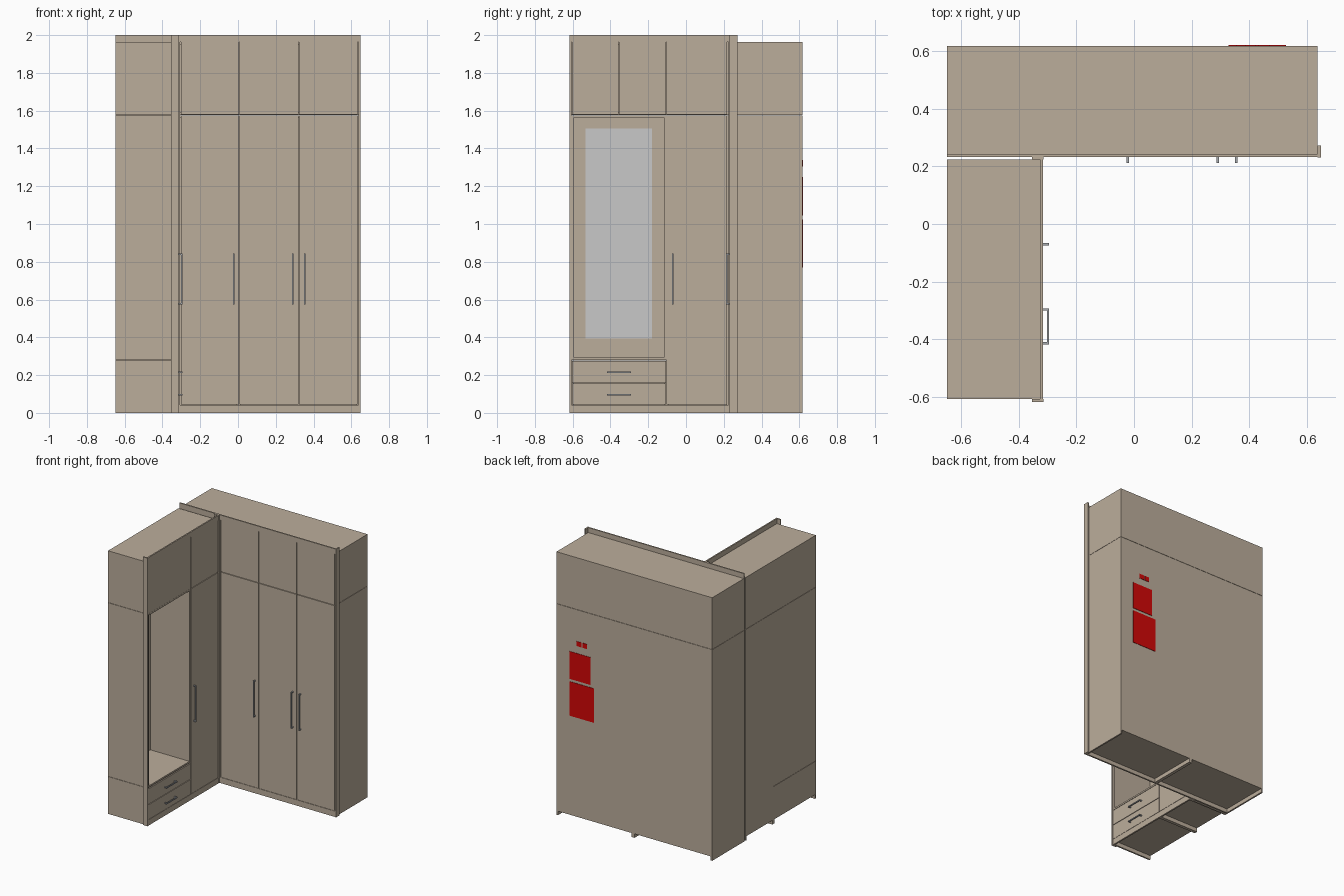
import bpy
import bmesh
from mathutils import Vector

cube = bpy.data.objects.get("Cube")
if cube:
    bpy.data.objects.remove(cube)


def material(name, rgb):
    m = bpy.data.materials.new(name)
    m.use_nodes = True
    m.diffuse_color = (*rgb, 1)
    m.node_tree.nodes["Principled BSDF"].inputs["Base Color"].default_value = (*rgb, 1)
    return m


WOOD = material("beige board", (0.50, 0.42, 0.33))
STEEL = material("grey metal", (0.38, 0.40, 0.42))
GLASS = material("mirror grey", (0.58, 0.58, 0.58))
RED = material("red", (0.65, 0.002, 0.002))

T = 0.012      # board thickness
TOP = 1.965    # carcass height
SPLIT = 1.577  # joint between tall and upper cupboards
GAP = 0.002


# Each wing is built in its own width, depth (from the back) and height
def back_wing(w, d, z):
    return Vector((w, 0.617 - d, z))


def side_wing(w, d, z):
    return Vector((-0.648 + d, w, z))


def boxes(name, place, spans, mat):
    """One object from boxes given as (w0, w1, d0, d1, z0, z1)."""
    bm = bmesh.new()
    for w0, w1, d0, d1, z0, z1 in spans:
        a, b = place(w0, d0, z0), place(w1, d1, z1)
        size = b - a
        made = bmesh.ops.create_cube(bm, size=1)["verts"]
        for v in made:
            v.co = Vector([(a[i] + b[i]) / 2 + v.co[i] * abs(size[i]) for i in range(3)])
    mesh = bpy.data.meshes.new(name)
    bm.to_mesh(mesh)
    bm.free()
    mesh.materials.append(mat)
    obj = bpy.data.objects.new(name, mesh)
    bpy.context.collection.objects.link(obj)
    return obj


def carcass(name, place, w0, w1, depth, z0, z1):
    """Open-fronted cupboard; a floor-standing one has a raised bottom."""
    base = 0.03 if z0 == 0 else z0
    z1 -= GAP
    boxes(name, place, [
        (w0, w0 + T, 0, depth, z0, z1),
        (w1 - T, w1, 0, depth, z0, z1),
        (w0 + T, w1 - T, 0, depth, base, base + T),
        (w0 + T, w1 - T, 0, depth, z1 - T, z1),
        (w0 + T, w1 - T, 0, 0.005, base + T, z1 - T),
    ], WOOD)


def front(name, place, w0, w1, depth, z0, z1):
    boxes(name, place, [(w0 + GAP, w1 - GAP, depth + 0.001, depth + 0.01,
                         z0 + GAP, z1 - GAP)], WOOD)


def handle(name, place, w, depth, z, length, upright):
    """Slim bar on two posts."""
    r, h = 0.004, length / 2
    d0, d1 = depth + 0.01, depth + 0.031
    if upright:
        spans = [(w - r, w + r, d1 - 0.007, d1, z - h, z + h)]
        spans += [(w - r, w + r, d0, d1 - 0.007, p - r, p + r)
                  for p in (z - h + r, z + h - r)]
    else:
        spans = [(w - h, w + h, d1 - 0.007, d1, z - r, z + r)]
        spans += [(p - r, p + r, d0, d1 - 0.007, z - r, z + r)
                  for p in (w - h + r, w + h - r)]
    boxes(name, place, spans, STEEL)


# Back wing: two tall and two upper cupboards
D = 0.374
for i, (w0, w1) in enumerate([(-0.648, 0.005), (0.005, 0.637)]):
    carcass(f"back_tall_carcass_{i}", back_wing, w0, w1, D, 0, SPLIT)
    carcass(f"back_upper_carcass_{i}", back_wing, w0, w1, D, SPLIT, TOP)
edges = [-0.305, 0.007, 0.321, 0.634]
for i in range(3):
    front(f"back_tall_door_{i}", back_wing, edges[i], edges[i + 1], D, 0.043, SPLIT)
    front(f"back_upper_door_{i}", back_wing, edges[i], edges[i + 1], D, SPLIT, TOP)
boxes("back_blind_panel", back_wing, [(-0.648, -0.307, D, D + 0.01, 0.043, TOP)], WOOD)
boxes("back_plinth", back_wing, [(-0.648, 0.637, D - 0.002, D + 0.01, 0, 0.043)], WOOD)
boxes("back_cornice", back_wing, [(-0.648, 0.637, D, D + 0.01, TOP - GAP, 2)], WOOD)
boxes("back_end_filler", back_wing, [(0.637, 0.648, D - 0.03, D + 0.012, 0, 2)], WOOD)
for i, w in enumerate((-0.022, 0.29, 0.354)):
    handle(f"back_door_handle_{i}", back_wing, w, D, 0.71, 0.27, True)

# Side wing: drawer base, open niche, tall cupboard and upper cupboards
D = 0.322
START, MID, END = -0.606, -0.104, 0.224
carcass("drawer_carcass", side_wing, START, MID, D, 0, 0.28)
carcass("niche_carcass", side_wing, START, MID, D + 0.006, 0.28, SPLIT)
carcass("side_tall_carcass", side_wing, MID, END, D, 0, SPLIT)
carcass("side_upper_carcass_0", side_wing, START, MID, D, SPLIT, TOP)
carcass("side_upper_carcass_1", side_wing, MID, END, D, SPLIT, TOP)
for i, (z0, z1) in enumerate([(0.043, 0.157), (0.157, 0.276)]):
    front(f"drawer_front_{i}", side_wing, START, MID, D, z0, z1)
    handle(f"drawer_handle_{i}", side_wing, -0.355, D, (0.097, 0.215)[i], 0.125, False)
front("side_tall_door", side_wing, MID, 0.22, D, 0.043, SPLIT)
cuts = [START, -0.356, MID, 0.22]
for i in range(3):
    front(f"side_upper_door_{i}", side_wing, cuts[i], cuts[i + 1], D, SPLIT, TOP)
handle("side_door_handle", side_wing, -0.07, D, 0.71, 0.27, True)
boxes("side_plinth", side_wing, [(START, END, D - 0.002, D + 0.01, 0, 0.043)], WOOD)
boxes("side_cornice", side_wing, [(START, END, D, D + 0.01, TOP - GAP, 2)], WOOD)
boxes("side_end_filler", side_wing, [(-0.617, START, D - 0.028, D + 0.012, 0, 2)], WOOD)
boxes("corner_filler", side_wing, [(END, 0.233, D - 0.028, D + 0.012, 0, 2)], WOOD)
boxes("niche_mirror", side_wing, [(-0.533, -0.18, 0.005, 0.009, 0.395, 1.505)], GLASS)

# Red plates on the rear panel
boxes("rear_plates", back_wing, [
    (0.327, 0.527, -0.003, 0.001, 0.77, 1.025),
    (0.355, 0.527, -0.003, 0.001, 1.045, 1.25),
    (0.43, 0.47, -0.003, 0.001, 1.305, 1.34),
    (0.385, 0.422, -0.003, 0.001, 1.305, 1.34),
], RED)
